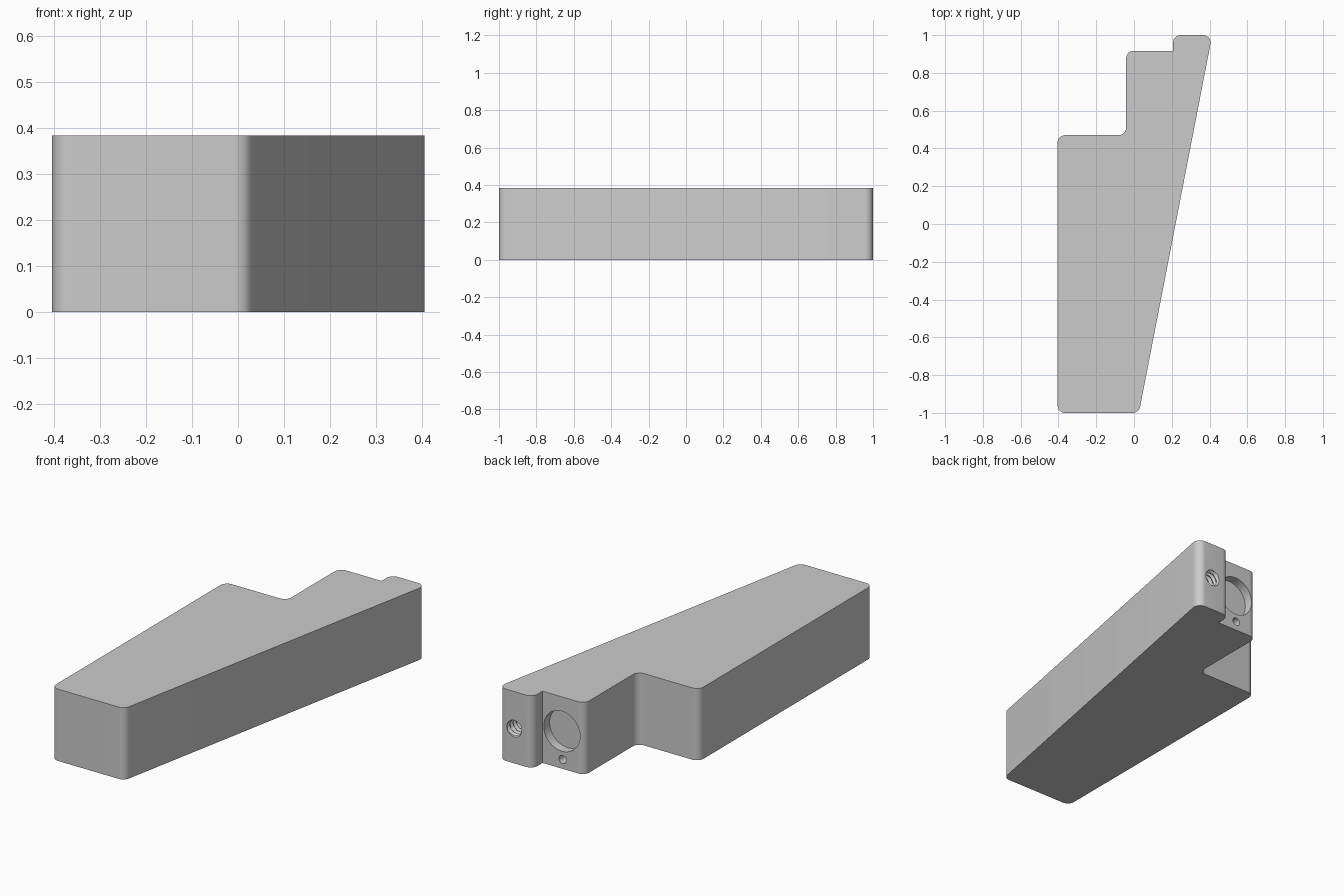
import bpy, bmesh, math
from mathutils import Vector

default = bpy.data.objects.get("Cube")
if default:
    bpy.data.objects.remove(default, do_unlink=True)

HEIGHT = 0.384
FILLET = 0.04

# Single grey finish
grey = bpy.data.materials.new("plain grey")
grey.use_nodes = True
colour = (0.6, 0.6, 0.6, 1)
grey.diffuse_color = colour
grey.node_tree.nodes["Principled BSDF"].inputs["Base Color"].default_value = colour


def make_object(name, bm):
    bmesh.ops.recalc_face_normals(bm, faces=bm.faces)
    mesh = bpy.data.meshes.new(name)
    bm.to_mesh(mesh)
    bm.free()
    mesh.materials.append(grey)
    obj = bpy.data.objects.new(name, mesh)
    bpy.context.collection.objects.link(obj)
    return obj


def round_corner(before, corner, after, radius, steps=10):
    """Points of an arc that replaces a corner of the outline."""
    a, b = (before - corner).normalized(), (after - corner).normalized()
    half = a.angle(b) / 2
    centre = corner + (a + b).normalized() * radius / math.sin(half)
    reach = radius / math.tan(half)
    start = (corner + a * reach - centre).normalized()
    end = (corner + b * reach - centre).normalized()
    return [centre + start.slerp(end, i / steps) * radius for i in range(steps + 1)]


def hole_cutter(name, x, z, y_face, depth, radius_at, sides=48, rings=1):
    """Round cutter along y whose radius may vary with depth and turn."""
    bm = bmesh.new()
    y_start, y_end = y_face + 0.02, y_face - depth
    loops = []
    for j in range(rings + 1):
        y = y_start + (y_end - y_start) * j / rings
        loop = []
        for i in range(sides):
            turn = i / sides
            r = radius_at(y, turn)
            angle = turn * math.tau
            loop.append(bm.verts.new((x + r * math.cos(angle), y, z + r * math.sin(angle))))
        loops.append(loop)
    for p, q in zip(loops, loops[1:]):
        for i in range(sides):
            k = (i + 1) % sides
            bm.faces.new((p[i], p[k], q[k], q[i]))
    bm.faces.new(loops[0])
    bm.faces.new(loops[-1])
    obj = make_object(name, bm)
    obj.hide_render = True
    return obj


# Wedge body: filleted outline, extruded upwards (x, y, fillet radius)
corners = [(-0.405, -1, FILLET), (0.026, -1, FILLET), (0.414, 1, FILLET),
           (0.207, 1, FILLET), (0.207, 0.917, 0), (-0.042, 0.917, FILLET),
           (-0.042, 0.47, FILLET), (-0.405, 0.47, FILLET)]
points = [Vector((x, y, 0)) for x, y, r in corners]
outline = []
for i, (x, y, r) in enumerate(corners):
    if r:
        outline += round_corner(points[i - 1], points[i], points[(i + 1) % len(points)], r)
    else:
        outline.append(points[i])
bm = bmesh.new()
base = bm.faces.new([bm.verts.new(p) for p in outline])
top = bmesh.ops.extrude_face_region(bm, geom=[base])["geom"]
bmesh.ops.translate(bm, vec=(0, 0, HEIGHT),
                    verts=[v for v in top if isinstance(v, bmesh.types.BMVert)])
body = make_object("wedge_body", bm)

# Screw thread: triangular wave that advances along y with each turn
PITCH = 0.026


def thread_radius(y, turn):
    phase = (y / PITCH - turn) % 1
    return 0.038 + 0.012 * abs(2 * phase - 1)


# Holes in the stepped back faces
cutters = [
    hole_cutter("threaded_hole_cutter", 0.32, 0.185, 1, 0.24, thread_radius, 48, 60),
    hole_cutter("round_recess_cutter", 0.093, 0.2, 0.917, 0.05, lambda y, t: 0.107, 64),
    hole_cutter("pin_hole_cutter", 0.088, 0.05, 0.917, 0.08, lambda y, t: 0.022, 32),
]
bpy.ops.object.select_all(action="DESELECT")
bpy.context.view_layer.objects.active = body
body.select_set(True)
for cutter in cutters:
    mod = body.modifiers.new(cutter.name, "BOOLEAN")
    mod.operation = "DIFFERENCE"
    mod.solver = "EXACT"
    mod.object = cutter
    bpy.ops.object.modifier_apply(modifier=mod.name)
    bpy.data.objects.remove(cutter, do_unlink=True)

bpy.ops.object.shade_smooth_by_angle(angle=math.radians(30))
